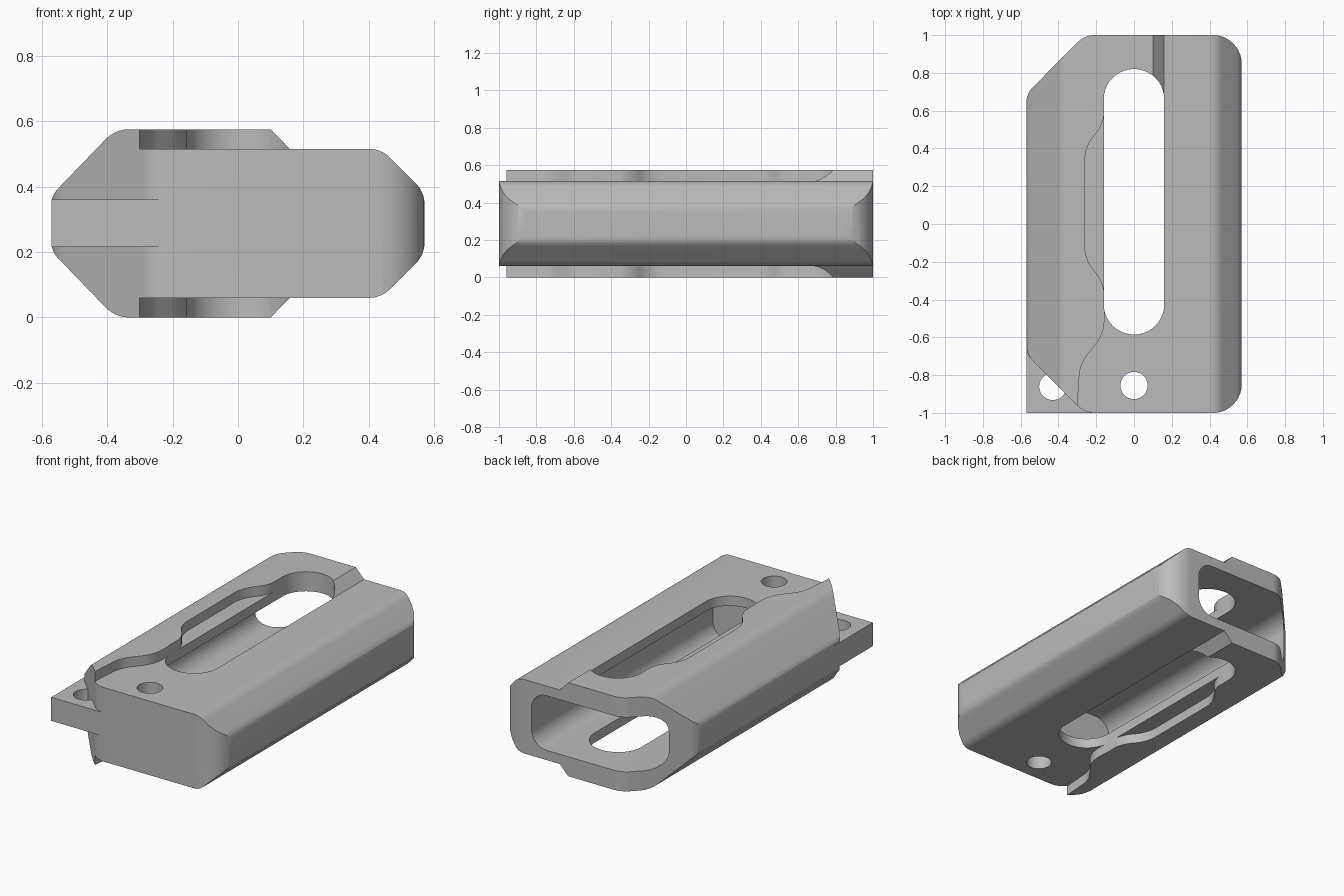
import bpy, bmesh, math
from mathutils import Vector

cube = bpy.data.objects.get("Cube")
if cube:
    bpy.data.objects.remove(cube, do_unlink=True)

grey = bpy.data.materials.new("neutral_grey")
grey.use_nodes = True
grey.diffuse_color = (0.5, 0.5, 0.5, 1)
grey.node_tree.nodes["Principled BSDF"].inputs["Base Color"].default_value = (0.5, 0.5, 0.5, 1)


def rounded(corners, steps=8):
    """Turn (a, b, radius) corners into an outline with true arcs."""
    out = []
    for i, (a, b, r) in enumerate(corners):
        p = Vector((a, b))
        if r == 0:
            out.append(p)
            continue
        u = (Vector(corners[i - 1][:2]) - p).normalized()
        v = (Vector(corners[(i + 1) % len(corners)][:2]) - p).normalized()
        half = u.angle(v) / 2
        centre = p + (u + v).normalized() * (r / math.sin(half))
        start = p + u * (r / math.tan(half)) - centre
        end = p + v * (r / math.tan(half)) - centre
        for k in range(steps + 1):
            t = k / steps
            out.append(centre + (start * (1 - t) + end * t).normalized() * r)
    return out


def circle(x, y, r, n=40):
    return [Vector((x + r * math.cos(math.tau * k / n), y + r * math.sin(math.tau * k / n)))
            for k in range(n)]


def prism(name, outline, low, high, along="z"):
    """Extrude a closed outline along z (plan) or y (section)."""
    bm = bmesh.new()

    def place(p, h):
        return (p.x, p.y, h) if along == "z" else (p.x, h, p.y)
    rings = [[bm.verts.new(place(p, h)) for p in outline] for h in (low, high)]
    for ring in rings:
        bm.faces.new(ring)
    n = len(outline)
    for i in range(n):
        j = (i + 1) % n
        bm.faces.new((rings[0][i], rings[0][j], rings[1][j], rings[1][i]))
    bmesh.ops.recalc_face_normals(bm, faces=bm.faces)
    mesh = bpy.data.meshes.new(name)
    bm.to_mesh(mesh)
    bm.free()
    mesh.materials.append(grey)
    obj = bpy.data.objects.new(name, mesh)
    bpy.context.collection.objects.link(obj)
    return obj


def combine(target, tool, operation):
    """Apply a boolean and discard the tool."""
    mod = target.modifiers.new(operation, "BOOLEAN")
    mod.operation, mod.object, mod.solver = operation, tool, "EXACT"
    bpy.context.view_layer.update()
    bpy.context.view_layer.objects.active = target
    bpy.ops.object.modifier_apply(modifier=mod.name)
    bpy.data.objects.remove(tool, do_unlink=True)


MID, TOP, STEP = 0.2875, 0.575, 0.515

# Housing: chamfered cross-section, mirrored about its middle height
upper = [(-0.57, 0.373, 0.07), (-0.375, TOP, 0.1), (0.1, TOP, 0),
         (0.158, STEP, 0), (0.438, STEP, 0.09), (0.57, 0.383, 0.09)]
lower = [(x, 2 * MID - z, r) for x, z, r in reversed(upper)]
housing = prism("housing", rounded(upper + lower), -1.2, 1.2, "y")

# Plan outline with cut left corners and rounded right corners
plan = [(-0.57, -0.69, 0.12), (-0.26, -1, 0.12), (0.57, -1, 0.15),
        (0.57, 1, 0.15), (-0.26, 1, 0.12), (-0.57, 0.69, 0.12)]
combine(housing, prism("plan_tool", rounded(plan), -0.3, 0.9), "INTERSECT")

# Lowered wavy step on the top and bottom faces
wave = [(-0.31, -1.1, 0), (-0.285, -0.74, 0.2), (-0.157, -0.58, 0.2),
        (-0.157, -0.31, 0.2), (-0.26, -0.19, 0.2), (-0.26, 0.41, 0.2),
        (-0.157, 0.53, 0.2), (-0.157, 0.68, 0), (0.3, 0.68, 0), (0.3, -1.1, 0)]
for low, high in ((STEP, 0.8), (-0.2, 2 * MID - STEP)):
    combine(housing, prism("step_tool", rounded(wave), low, high), "DIFFERENCE")

# Drilled corner tab filling the front left corner
tab_outline = [Vector(p) for p in ((-0.57, -1), (-0.2, -1), (-0.2, -0.93), (-0.53, -0.62), (-0.57, -0.62))]
tab = prism("corner_tab", tab_outline, 0.215, 0.36)
combine(tab, prism("tab_drill", circle(-0.43, -0.86, 0.072), 0, 0.6), "DIFFERENCE")
combine(housing, tab, "UNION")

# Inner cavity, open at the back
cavity = [(-0.45, 0.12, 0.1), (0.35, 0.12, 0.1), (0.35, 0.455, 0.1), (-0.45, 0.455, 0.1)]
combine(housing, prism("cavity_tool", rounded(cavity), -0.76, 1.2, "y"), "DIFFERENCE")

# Long slot and front round hole, right through
slot = [(-0.16, -0.585, 0.159), (0.16, -0.585, 0.159), (0.16, 0.82, 0.159), (-0.16, 0.82, 0.159)]
combine(housing, prism("slot_tool", rounded(slot, 12), -0.3, 0.9), "DIFFERENCE")
combine(housing, prism("hole_drill", circle(0, -0.855, 0.072), -0.3, 0.9), "DIFFERENCE")

# Smooth the fillets, keep the edges crisp
bpy.ops.object.select_all(action="DESELECT")
housing.select_set(True)
bpy.context.view_layer.objects.active = housing
bpy.ops.object.shade_smooth_by_angle(angle=math.radians(25))
